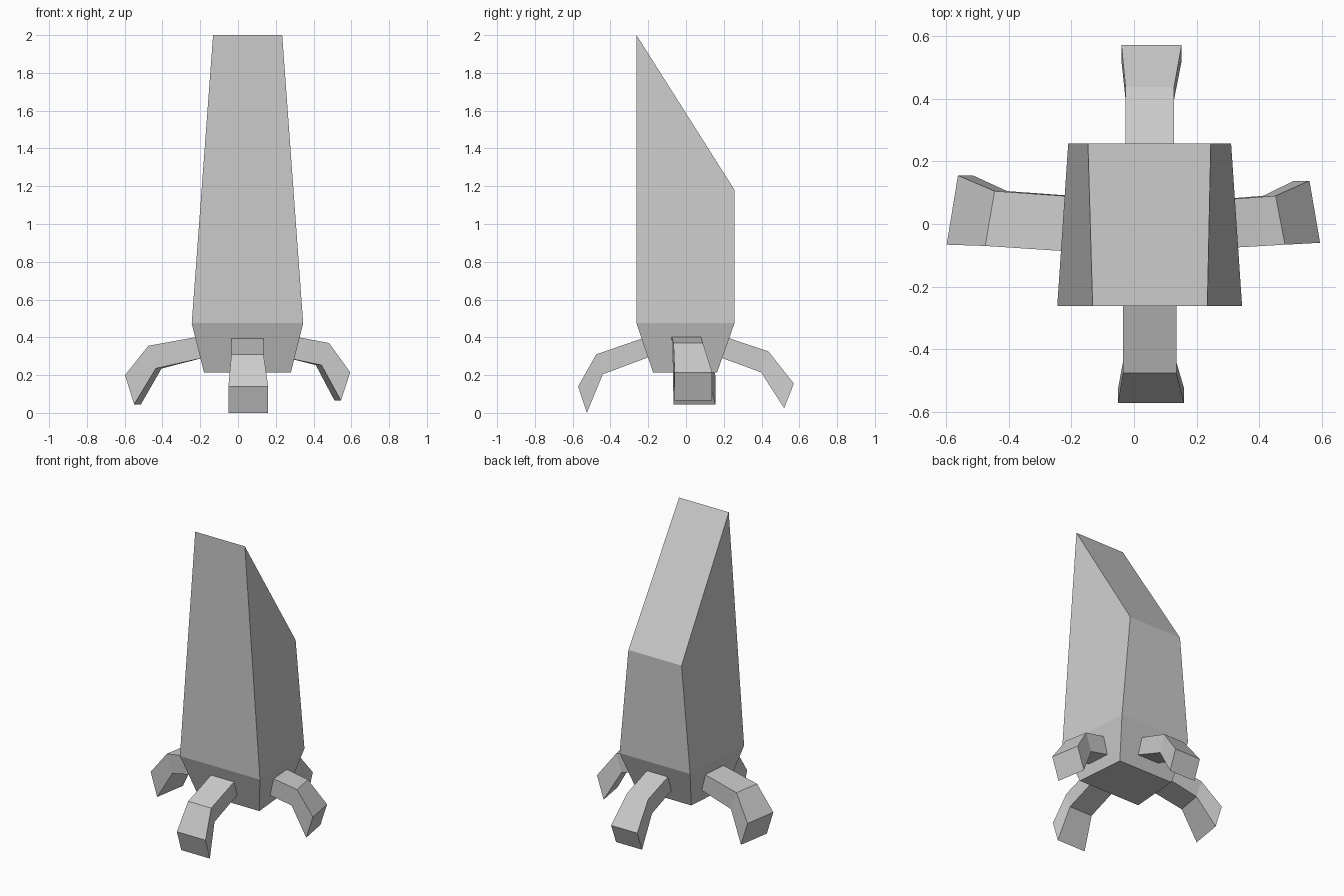
import bpy
from mathutils import Vector

cube = bpy.data.objects.get("Cube")
if cube:
    bpy.data.objects.remove(cube, do_unlink=True)

grey = bpy.data.materials.new("plain grey")
grey.use_nodes = True
colour = (0.6, 0.6, 0.6, 1)
grey.diffuse_color = colour
grey.node_tree.nodes["Principled BSDF"].inputs["Base Color"].default_value = colour


def loft(name, rings):
    """Skin a row of four-cornered rings and cap both ends."""
    verts = [p for ring in rings for p in ring]
    faces = [(3, 2, 1, 0), tuple(len(verts) - 4 + i for i in range(4))]
    for k in range(len(rings) - 1):
        a, b = 4 * k, 4 * k + 4
        for i in range(4):
            j = (i + 1) % 4
            faces.append((a + i, a + j, b + j, b + i))
    mesh = bpy.data.meshes.new(name)
    mesh.from_pydata(verts, [], faces)
    mesh.materials.append(grey)
    obj = bpy.data.objects.new(name, mesh)
    bpy.context.collection.objects.link(obj)
    return obj


def body_ring(front, back):
    """Each edge is (x low, x high, y, z)."""
    a, b, y, z = front
    c, d, v, w = back
    return [(a, y, z), (b, y, z), (d, v, w), (c, v, w)]


# Tapered body with a slanted roof and a narrowed base
loft("body", [
    body_ring((-0.18, 0.28, -0.175, 0.215), (-0.155, 0.25, 0.165, 0.215)),
    body_ring((-0.245, 0.345, -0.262, 0.475), (-0.21, 0.31, 0.257, 0.475)),
    body_ring((-0.132, 0.234, -0.262, 2.0), (-0.147, 0.245, 0.257, 1.18)),
])


def leg(name, outward, sections):
    """Section: (top reach, top z), (bottom reach, bottom z), side span, skew."""
    out = Vector(outward)
    side = Vector((abs(out.y), abs(out.x), 0))
    flip = out.cross(side).z < 0
    rings = []
    for top, low, span, skew in sections:
        ring = []
        for (reach, z), s, k in ((low, span[0], 0), (low, span[1], skew),
                                 (top, span[1], skew), (top, span[0], 0)):
            ring.append(out * (reach - k) + side * s + Vector((0, 0, z)))
        rings.append(ring[::-1] if flip else ring)
    return loft(name, rings)


# Four bent legs: root, knee and flared foot
leg("right_leg", (-1, 0, 0), [
    ((0.20, 0.405), (0.17, 0.295), (-0.088, 0.088), 0),
    ((0.475, 0.355), (0.435, 0.235), (-0.07, 0.105), 0.03),
    ((0.598, 0.2), (0.55, 0.045), (-0.066, 0.155), 0.036)])
leg("left_leg", (1, 0, 0), [
    ((0.29, 0.406), (0.26, 0.291), (-0.077, 0.078), 0),
    ((0.482, 0.37), (0.442, 0.253), (-0.066, 0.09), 0.03),
    ((0.594, 0.215), (0.545, 0.065), (-0.06, 0.138), 0.034)])
leg("front_leg", (0, -1, 0), [
    ((0.20, 0.405), (0.17, 0.305), (-0.035, 0.135), 0),
    ((0.475, 0.31), (0.44, 0.205), (-0.035, 0.135), 0),
    ((0.571, 0.14), (0.525, 0.0), (-0.051, 0.16), 0)])
leg("back_leg", (0, 1, 0), [
    ((0.20, 0.405), (0.17, 0.298), (-0.027, 0.128), 0),
    ((0.437, 0.325), (0.397, 0.215), (-0.027, 0.128), 0),
    ((0.571, 0.155), (0.52, 0.025), (-0.04, 0.152), 0)])
